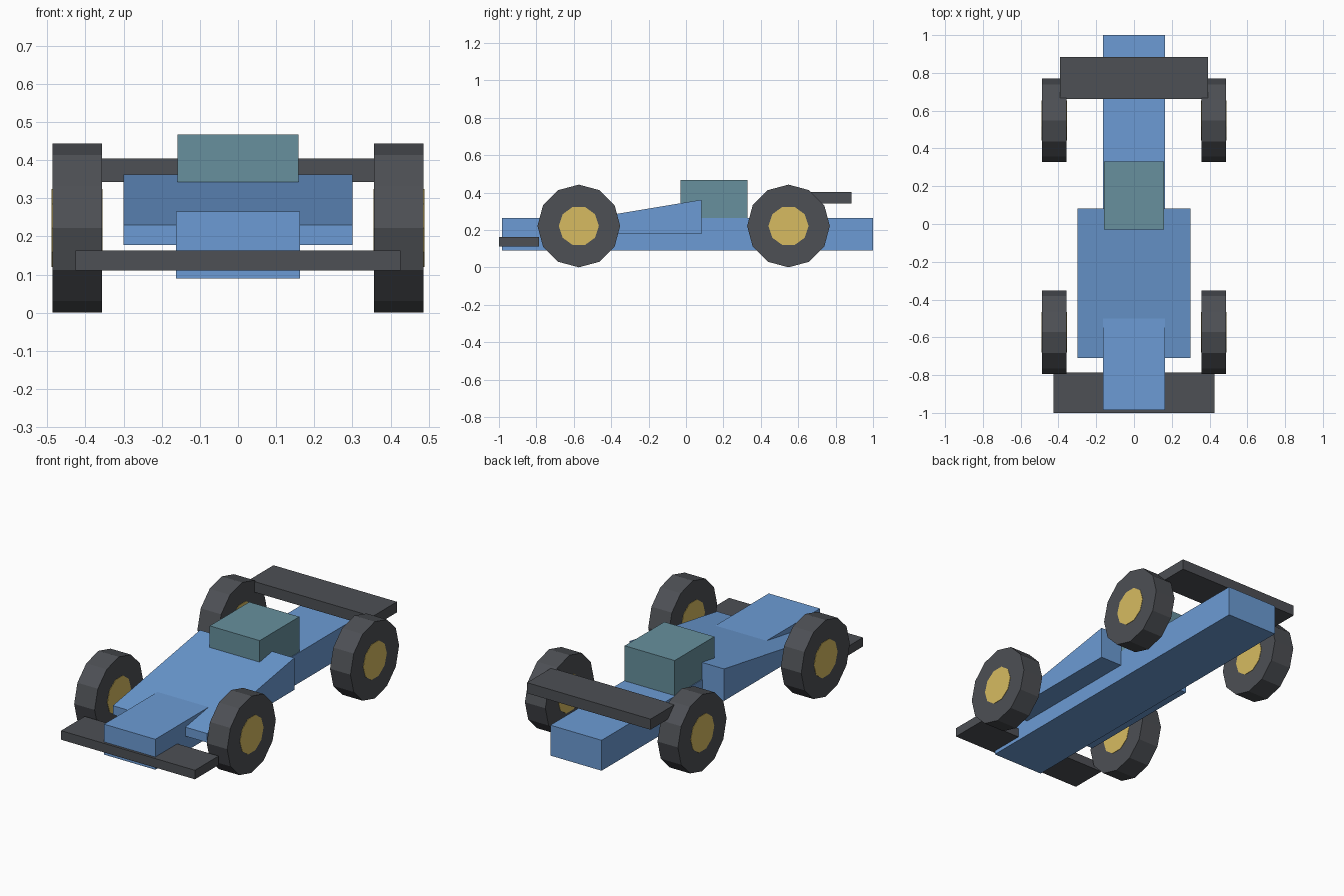
import bpy, math
from mathutils import Vector

if "Cube" in bpy.data.objects:
    bpy.data.objects.remove(bpy.data.objects["Cube"])


def material(name, rgb):
    m = bpy.data.materials.new(name)
    m.diffuse_color = (*rgb, 1)
    m.use_nodes = True
    m.node_tree.nodes["Principled BSDF"].inputs["Base Color"].default_value = m.diffuse_color
    return m


BLUE = material("blue_paint", (0.15, 0.33, 0.66))
DARK = material("dark_rubber", (0.075, 0.08, 0.09))
TEAL = material("teal_cabin", (0.135, 0.28, 0.34))
GOLD = material("gold_hub", (0.68, 0.50, 0.12))


def extrude_x(name, profile, x0, x1, mat):
    """Extrude a (y, z) outline from x0 to x1."""
    n = len(profile)
    verts = [(x, y, z) for x in (x0, x1) for y, z in profile]
    faces = [tuple(reversed(range(n))), tuple(range(n, 2 * n))]
    faces += [(i, (i + 1) % n, (i + 1) % n + n, i + n) for i in range(n)]
    mesh = bpy.data.meshes.new(name)
    mesh.from_pydata(verts, [], faces)
    mesh.materials.append(mat)
    ob = bpy.data.objects.new(name, mesh)
    bpy.context.collection.objects.link(ob)
    return ob


def box(name, half_x, y0, y1, z0, z1, mat):
    return extrude_x(name, [(y0, z0), (y1, z0), (y1, z1), (y0, z1)], -half_x, half_x, mat)


def disc(name, sides, r, y, z, x0, x1, mat):
    ring = [(y + r * math.cos(math.tau * i / sides), z + r * math.sin(math.tau * i / sides))
            for i in range(sides)]
    return extrude_x(name, ring, x0, x1, mat)


# Long central body and wedge-shaped side fairing
box("body", 0.163, -0.985, 1.0, 0.09, 0.265, BLUE)
extrude_x("side_fairing", [(-0.71, 0.178), (0.083, 0.178), (0.083, 0.362), (-0.71, 0.23)],
          -0.30, 0.30, BLUE)

# Cabin block
box("cabin", 0.159, -0.03, 0.33, 0.25, 0.467, TEAL)

# Front and rear wings
box("front_wing", 0.426, -1.0, -0.785, 0.111, 0.163, DARK)
box("rear_wing", 0.393, 0.662, 0.884, 0.343, 0.404, DARK)

# Wheels with hubs showing on both faces
for end, y in (("front", -0.573), ("rear", 0.548)):
    for side, s in (("left", -1), ("right", 1)):
        c = s * 0.422
        disc(f"{end}_{side}_wheel", 12, 0.221, y, 0.222, c - 0.065, c + 0.065, DARK)
        disc(f"{end}_{side}_hub", 10, 0.107, y, 0.222, c - 0.067, c + 0.067, GOLD)
